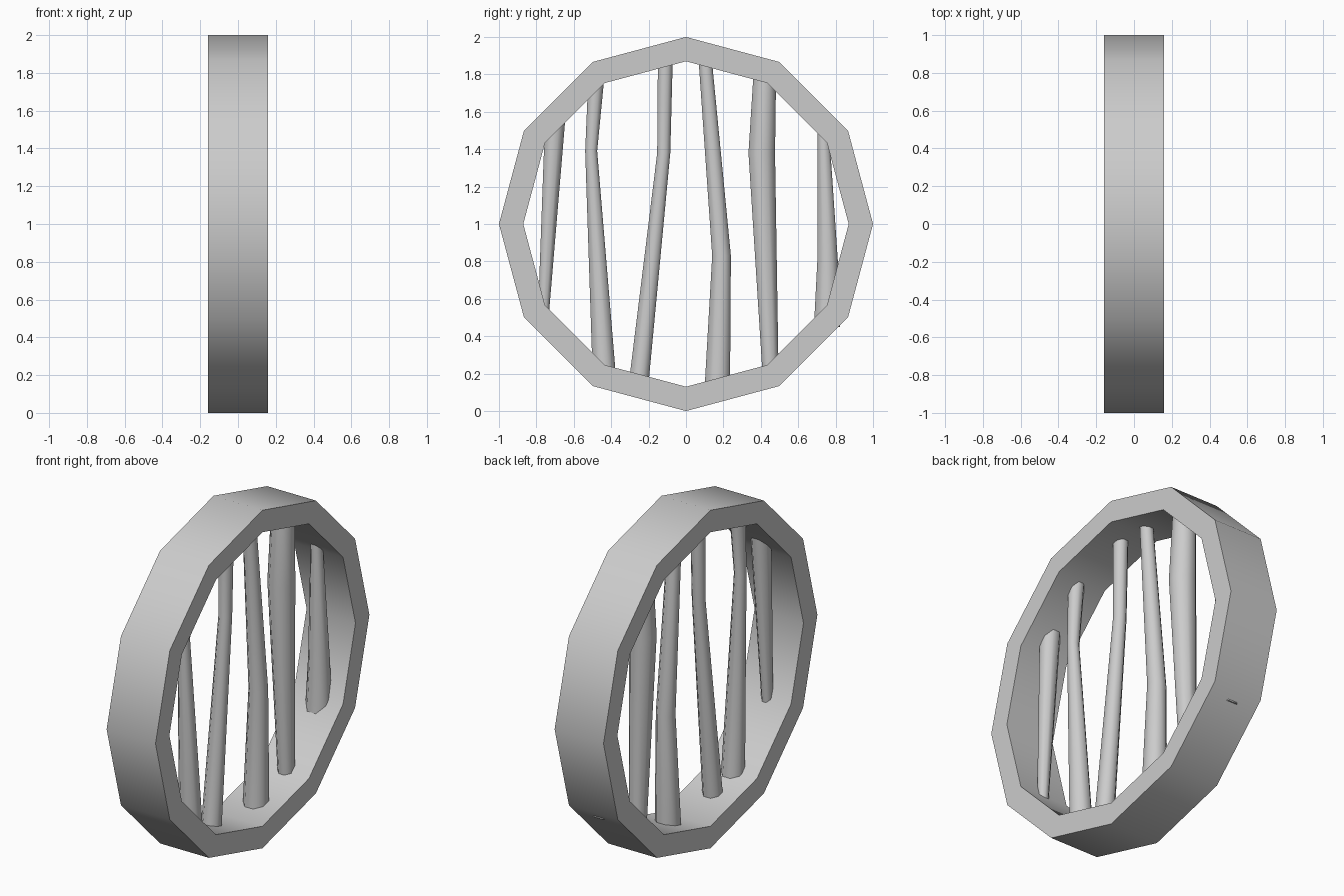
import bpy, bmesh
from math import cos, sin, pi, radians
from mathutils import Vector

if "Cube" in bpy.data.objects:
    bpy.data.objects.remove(bpy.data.objects["Cube"])


def finish(name, bm, angle):
    bmesh.ops.recalc_face_normals(bm, faces=bm.faces[:])
    me = bpy.data.meshes.new(name)
    bm.to_mesh(me)
    bm.free()
    ob = bpy.data.objects.new(name, me)
    bpy.context.collection.objects.link(ob)
    bpy.ops.object.select_all(action='DESELECT')
    ob.select_set(True)
    bpy.context.view_layer.objects.active = ob
    bpy.ops.object.shade_smooth_by_angle(angle=radians(angle))
    return ob


# twelve-sided frame: rectangular section swept around the x axis
def frame(r_out, r_in, half, sides=12):
    bm = bmesh.new()
    section = [(-half, r_out), (half, r_out), (half, r_in), (-half, r_in)]
    rings = []
    for i in range(sides):
        a = 2 * pi * i / sides
        rings.append([bm.verts.new((x, r * cos(a), 1 + r * sin(a))) for x, r in section])
    for i in range(sides):
        p, q = rings[i], rings[(i + 1) % sides]
        for j in range(4):
            k = (j + 1) % 4
            bm.faces.new((p[j], p[k], q[k], q[j]))
    return finish("ring_frame", bm, 40)


# bent, tapered bar through stations (y, z, radius)
def bar(name, stations, sides=8):
    bm = bmesh.new()
    rings = []
    for y, z, r in stations:
        rings.append([bm.verts.new((r * cos(2 * pi * (i + .5) / sides) / cos(pi / sides),
                                    y + r * sin(2 * pi * (i + .5) / sides) / cos(pi / sides), z))
                      for i in range(sides)])
    for p, q in zip(rings, rings[1:]):
        for i in range(sides):
            k = (i + 1) % sides
            bm.faces.new((p[i], p[k], q[k], q[i]))
    bm.faces.new(rings[0])
    bm.faces.new(rings[-1])
    return finish(name, bm, 50)


frame(1.0, 0.87, 0.16)

bars = [
    [(-0.697, 1.60, 0.055), (-0.765, 0.47, 0.028)],
    [(-0.479, 1.79, 0.043), (-0.507, 1.39, 0.032), (-0.437, 0.19, 0.062)],
    [(-0.110, 1.91, 0.040), (-0.119, 1.38, 0.035), (-0.255, 0.13, 0.053)],
    [(0.100, 1.91, 0.035), (0.190, 0.83, 0.050), (0.166, 0.08, 0.069)],
    [(0.422, 1.82, 0.060), (0.405, 1.38, 0.071), (0.452, 0.20, 0.043)],
    [(0.733, 1.54, 0.029), (0.757, 0.80, 0.055), (0.754, 0.45, 0.070)],
]
for n, stations in enumerate(bars, 1):
    bar(f"bar_{n}", stations)
